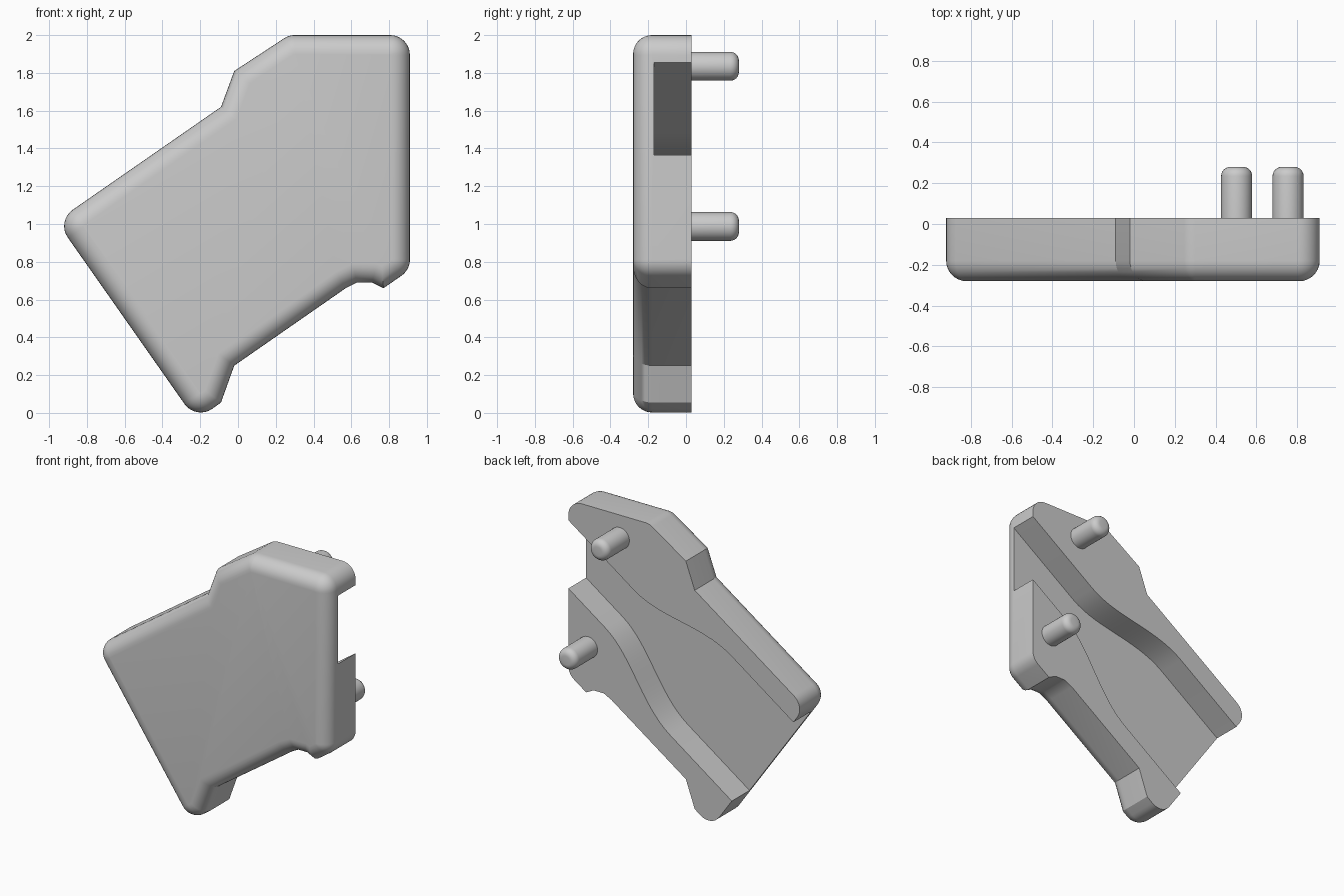
import bpy, bmesh, math
from mathutils import Vector
from mathutils.geometry import interpolate_bezier

cube = bpy.data.objects.get("Cube")
if cube:
    bpy.data.objects.remove(cube)

grey = bpy.data.materials.new("light grey")
grey.use_nodes = True
grey.diffuse_color = (0.6, 0.6, 0.6, 1)
grey.node_tree.nodes["Principled BSDF"].inputs["Base Color"].default_value = (0.6, 0.6, 0.6, 1)


def loft(name, rings):
    """Skin a list of (y, [xz points]) rings and cap both ends."""
    bm = bmesh.new()
    rows = [[bm.verts.new((p.x, y, p.y)) for p in pts] for y, pts in rings]
    n = len(rows[0])
    for a, b in zip(rows, rows[1:]):
        for i in range(n):
            j = (i + 1) % n
            bm.faces.new((a[i], a[j], b[j], b[i]))
    bm.faces.new(rows[0])
    bm.faces.new(rows[-1])
    bmesh.ops.recalc_face_normals(bm, faces=bm.faces)
    mesh = bpy.data.meshes.new(name)
    bm.to_mesh(mesh)
    bm.free()
    mesh.materials.append(grey)
    ob = bpy.data.objects.new(name, mesh)
    bpy.context.collection.objects.link(ob)
    return ob


def rounded(points, steps=8):
    """Replace each (x, z, radius) corner that has a radius by an arc."""
    out = []
    for i, (x, z, r) in enumerate(points):
        p = Vector((x, z))
        if not r:
            out.append(p)
            continue
        a = (Vector(points[i - 1][:2]) - p).normalized()
        b = (Vector(points[(i + 1) % len(points)][:2]) - p).normalized()
        half = a.angle(b) / 2
        centre = p + (a + b).normalized() * r / math.sin(half)
        start = (p + a * r / math.tan(half) - centre).normalized()
        end = (p + b * r / math.tan(half) - centre).normalized()
        out += [centre + start.slerp(end, k / steps) * r for k in range(steps + 1)]
    return out


def inset(pts, d):
    """Move a counter-clockwise outline inward with mitred corners."""
    out = []
    for i, p in enumerate(pts):
        e1 = (p - pts[i - 1]).normalized()
        e2 = (pts[(i + 1) % len(pts)] - p).normalized()
        n1, n2 = Vector((-e1.y, e1.x)), Vector((-e2.y, e2.x))
        out.append(p + (n1 + n2) * d / (1 + n1.dot(n2)))
    return out


def smooth(ob):
    bpy.ops.object.select_all(action="DESELECT")
    ob.select_set(True)
    bpy.context.view_layer.objects.active = ob
    bpy.ops.object.shade_smooth_by_angle(angle=math.radians(30))


# Plate with a rounded front rim
BACK, FRONT, RIM = 0.03, -0.28, 0.1
outline = rounded([
    (-0.222, -0.04, 0.105), (-0.09, 0.055, 0), (-0.02, 0.25, 0),
    (0.57, 0.66, 0), (0.63, 0.69, 0), (0.71, 0.69, 0), (0.77, 0.66, 0),
    (0.91, 0.757, 0.105), (0.91, 2.0, 0.105), (0.27, 2.0, 0.1),
    (-0.02, 1.81, 0), (-0.09, 1.62, 0), (-0.962, 1.015, 0.105)])
rings = [(BACK, outline)]
for k in range(9):
    t = math.pi / 2 * k / 8
    rings.append((FRONT + RIM * (1 - math.sin(t)), inset(outline, RIM * (1 - math.cos(t)))))
plate = loft("plate", rings)

# Flared channel across the back, symmetric about a slanted axis
axis = Vector((0.82, 0.572)).normalized()
side = Vector((-axis.y, axis.x))
mouth = Vector((0.91, 1.61))
NARROW, WIDE = 0.2, 0.424
flare = interpolate_bezier(Vector((-0.494, NARROW)), Vector((-0.75, NARROW)),
                           Vector((-1.0, WIDE)), Vector((-1.28, WIDE)), 16)
wall = [Vector((0.4, NARROW))] + [Vector(p[:2]) for p in flare] + [Vector((-2.3, WIDE))]
profile = [mouth + axis * p.x + side * p.y for p in wall]
profile += [mouth + axis * p.x - side * p.y for p in reversed(wall)]
cutter = loft("channel_cutter", [(-0.17, profile), (0.2, profile)])
cutter.hide_render = True

cut = plate.modifiers.new("channel", "BOOLEAN")
cut.operation = "DIFFERENCE"
cut.solver = "EXACT"
cut.object = cutter
bpy.context.view_layer.objects.active = plate
plate.select_set(True)
bpy.ops.object.modifier_apply(modifier=cut.name)
bpy.data.objects.remove(cutter)
smooth(plate)

# Two locating pegs with rounded tips
R, TIP, LENGTH = 0.076, 0.045, 0.28


def peg(name, x, z):
    def circle(r):
        return [Vector((x + r * math.cos(a), z + r * math.sin(a)))
                for a in (math.tau * i / 32 for i in range(32))]
    rows = [(0.0, circle(R))]
    for k in range(7):
        t = math.pi / 2 * k / 6
        rows.append((LENGTH - TIP + TIP * math.sin(t), circle(R - TIP + TIP * math.cos(t))))
    smooth(loft(name, rows))


peg("upper_peg", 0.503, 1.835)
peg("lower_peg", 0.755, 0.987)
